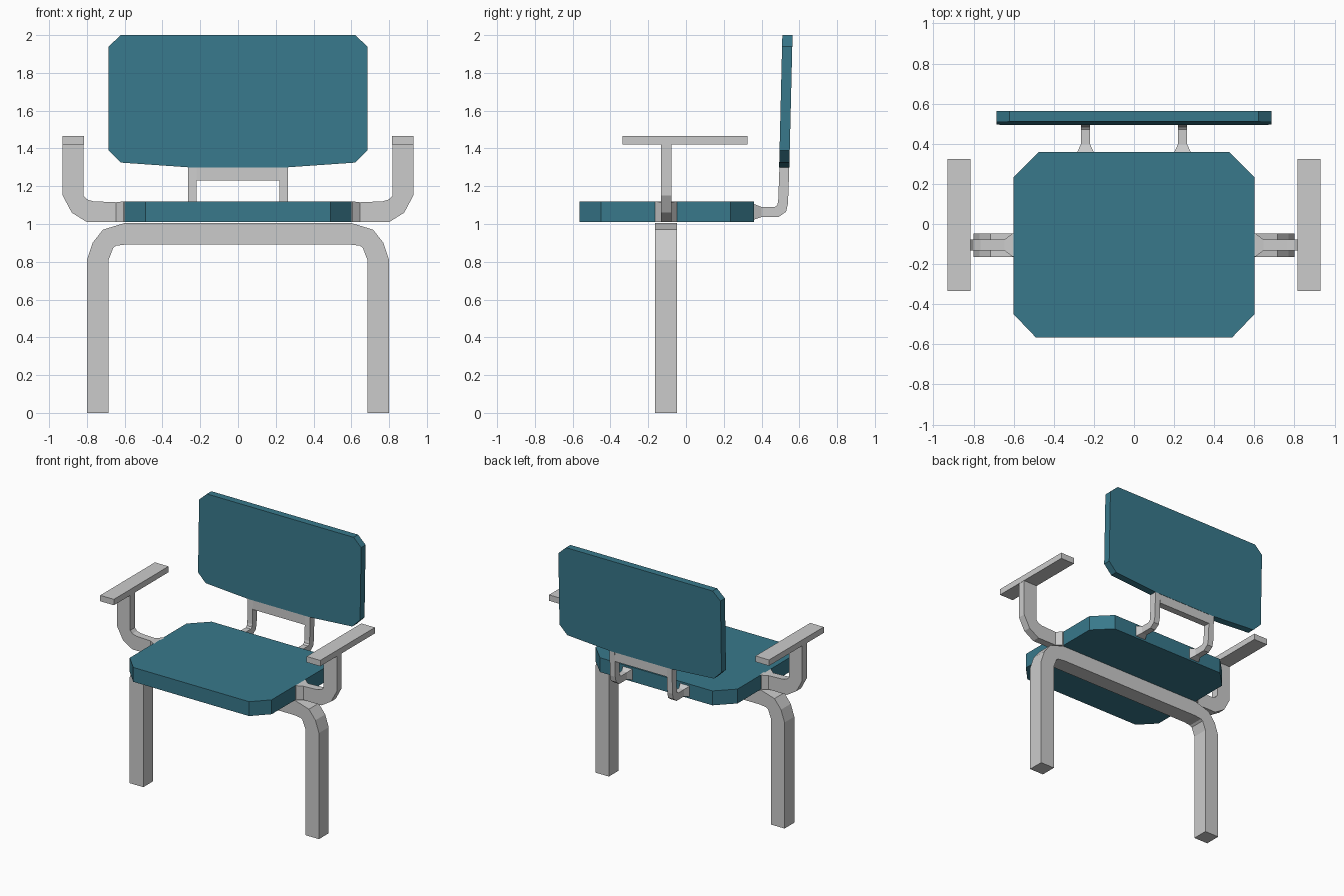
import bpy, bmesh

if "Cube" in bpy.data.objects:
    bpy.data.objects.remove(bpy.data.objects["Cube"])

teal = bpy.data.materials.new("teal")
teal.diffuse_color = (0.04, 0.19, 0.26, 1)
teal.use_nodes = True
teal.node_tree.nodes["Principled BSDF"].inputs["Base Color"].default_value = teal.diffuse_color


def loft(name, rings, mirror=False, mat=None):
    """Skin a row of matching rings and cap both ends."""
    bm = bmesh.new()
    loops = [[bm.verts.new(p) for p in ring] for ring in rings]
    n = len(loops[0])
    for a, b in zip(loops, loops[1:]):
        for i in range(n):
            j = (i + 1) % n
            bm.faces.new((a[i], a[j], b[j], b[i]))
    bm.faces.new(loops[0])
    bm.faces.new(loops[-1])
    bmesh.ops.recalc_face_normals(bm, faces=bm.faces)
    me = bpy.data.meshes.new(name)
    bm.to_mesh(me)
    bm.free()
    ob = bpy.data.objects.new(name, me)
    bpy.context.collection.objects.link(ob)
    if mirror:
        mod = ob.modifiers.new("mirror", 'MIRROR')
        mod.use_mirror_merge = False
    if mat:
        me.materials.append(mat)
    return ob


def box(name, x, y, z, mirror=False):
    return loft(name, [[(x[0], y[0], h), (x[1], y[0], h),
                        (x[1], y[1], h), (x[0], y[1], h)] for h in z], mirror)


def both_sides(half):
    """Complete a symmetric outline from its right half."""
    return half + [(-x, v) for x, v in reversed(half)]


# Seat cushion
outline = both_sides([(0.49, -0.565), (0.60, -0.45), (0.60, 0.235), (0.475, 0.36)])
loft("seat", [[(x, y, z) for x, y in outline] for z in (1.01, 1.12)], mat=teal)

# Backrest, leaning slightly back
outline = both_sides([(0.26, 1.30), (0.62, 1.325), (0.685, 1.39), (0.685, 1.94), (0.62, 2.0)])
loft("backrest", [[(x, y + 0.017 * (z - 1.3) / 0.7, z) for x, z in outline]
                  for y in (0.493, 0.547)], mat=teal)

# Leg arch: outer and inner corner of each section
leg = [((0.80, 0), (0.685, 0)), ((0.80, 0.81), (0.685, 0.81)),
       ((0.77, 0.90), (0.66, 0.875)), ((0.715, 0.97), (0.645, 0.885)),
       ((0.60, 1.005), (0.59, 0.892))]
leg += [((-a[0], a[1]), (-b[0], b[1])) for a, b in reversed(leg)]
loft("leg_arch", [[(a[0], -0.165, a[1]), (b[0], -0.165, b[1]),
                   (b[0], -0.047, b[1]), (a[0], -0.047, a[1])] for a, b in leg])

# Armrest supports, flared where they meet the seat
arm = [((0.59, 1.01), (0.59, 1.12), 0.058), ((0.605, 1.01), (0.605, 1.12), 0.058),
       ((0.645, 1.01), (0.645, 1.115), 0.028), ((0.80, 1.01), (0.765, 1.12), 0.028),
       ((0.88, 1.06), (0.80, 1.13), 0.028), ((0.928, 1.15), (0.818, 1.15), 0.028),
       ((0.928, 1.42), (0.818, 1.42), 0.028)]
loft("arm_support", [[(a[0], -0.105 - w, a[1]), (b[0], -0.105 - w, b[1]),
                      (b[0], -0.105 + w, b[1]), (a[0], -0.105 + w, a[1])]
                     for a, b, w in arm], mirror=True)
box("armrest", (0.815, 0.93), (-0.335, 0.325), (1.42, 1.465), mirror=True)

# Backrest brackets: curved posts from the seat, flared at the root
post = [((0.35, 1.02), (0.35, 1.11), 0.045), ((0.40, 1.037), (0.40, 1.09), 0.022),
        ((0.49, 1.037), (0.47, 1.09), 0.022), ((0.53, 1.065), (0.483, 1.10), 0.022),
        ((0.54, 1.11), (0.488, 1.12), 0.022), ((0.547, 1.31), (0.495, 1.31), 0.022)]
loft("back_bracket", [[(0.242 - w, a[0], a[1]), (0.242 - w, b[0], b[1]),
                       (0.242 + w, b[0], b[1]), (0.242 + w, a[0], a[1])]
                      for a, b, w in post], mirror=True)
box("bracket_crossbar", (-0.22, 0.22), (0.494, 0.545), (1.23, 1.30))
